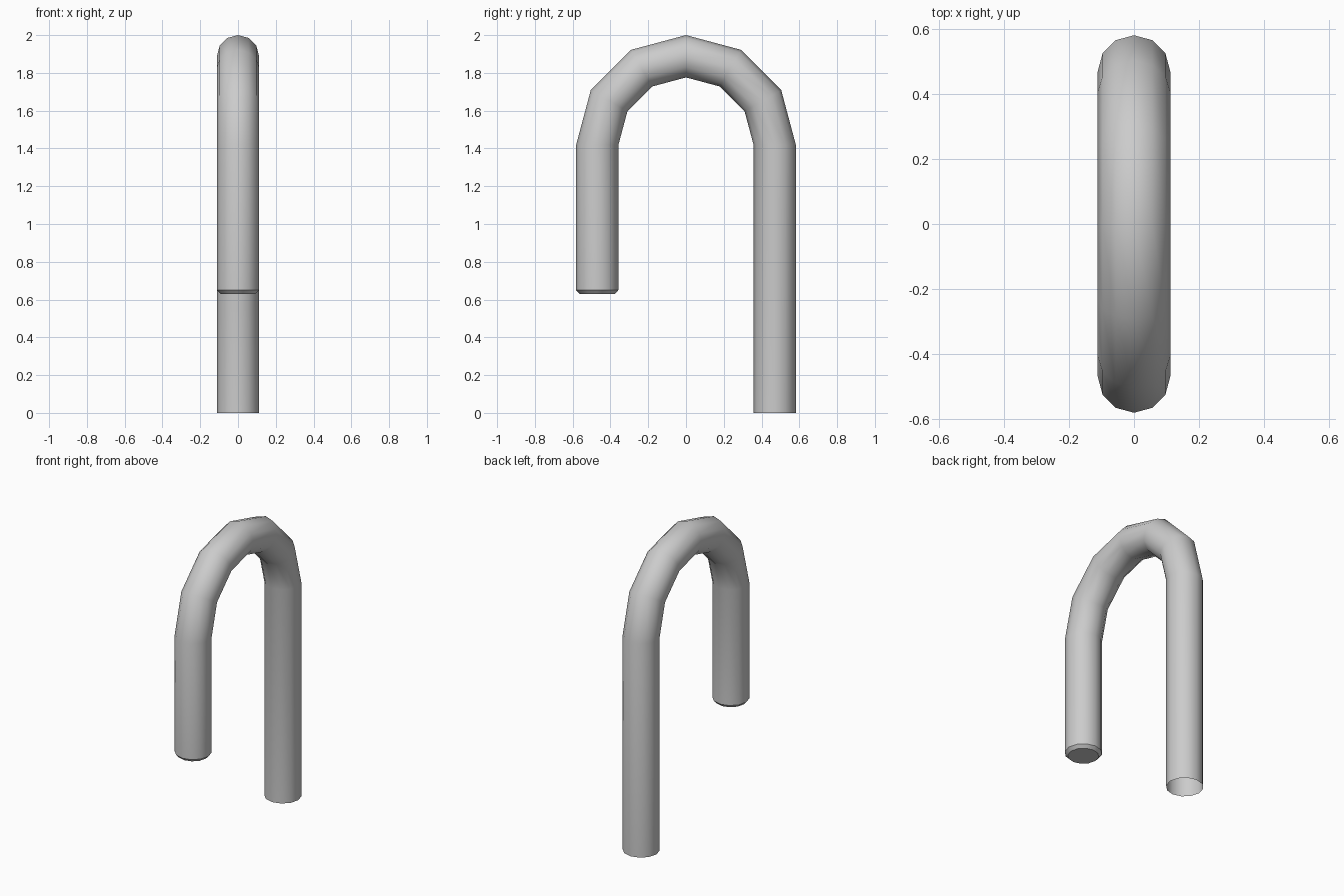
import bpy, bmesh
from math import sin, cos, pi, radians

if "Cube" in bpy.data.objects:
    bpy.data.objects.remove(bpy.data.objects["Cube"])

R, TUBE, ARC_Z, SIDES, STEPS = 0.47, 0.112, 1.418, 12, 6

bm = bmesh.new()


def ring(y, z, angle, r):
    """Circle of the tube, tilted by angle around the x axis."""
    verts = []
    for i in range(SIDES):
        a = 2 * pi * i / SIDES
        out = r * cos(a)
        verts.append(bm.verts.new((r * sin(a), y + out * cos(angle), z + out * sin(angle))))
    return verts


# Long leg (open foot), half-circle bend, short leg with chamfered tip
rings = [ring(R, 0, 0, TUBE)]
for k in range(STEPS + 1):
    t = pi * k / STEPS
    rings.append(ring(R * cos(t), ARC_Z + R * sin(t), t, TUBE))
rings.append(ring(-R, 0.65, pi, TUBE))
rings.append(ring(-R, 0.63, pi, 0.093))

for a, b in zip(rings, rings[1:]):
    for i in range(SIDES):
        j = (i + 1) % SIDES
        bm.faces.new((a[i], a[j], b[j], b[i]))
# Cap of the short leg
bm.faces.new(rings[-1])
bmesh.ops.recalc_face_normals(bm, faces=bm.faces)
# Make sure the normals of the open tube face outward
bm.faces.ensure_lookup_table()
if bm.faces[-1].normal.z > 0:
    bmesh.ops.reverse_faces(bm, faces=bm.faces)

mesh = bpy.data.meshes.new("hooked_pipe")
bm.to_mesh(mesh)
bm.free()
pipe = bpy.data.objects.new("hooked_pipe", mesh)
bpy.context.collection.objects.link(pipe)

# Smooth tube with a crisp chamfer at the tip
bpy.context.view_layer.objects.active = pipe
pipe.select_set(True)
bpy.ops.object.shade_smooth_by_angle(angle=radians(35))
